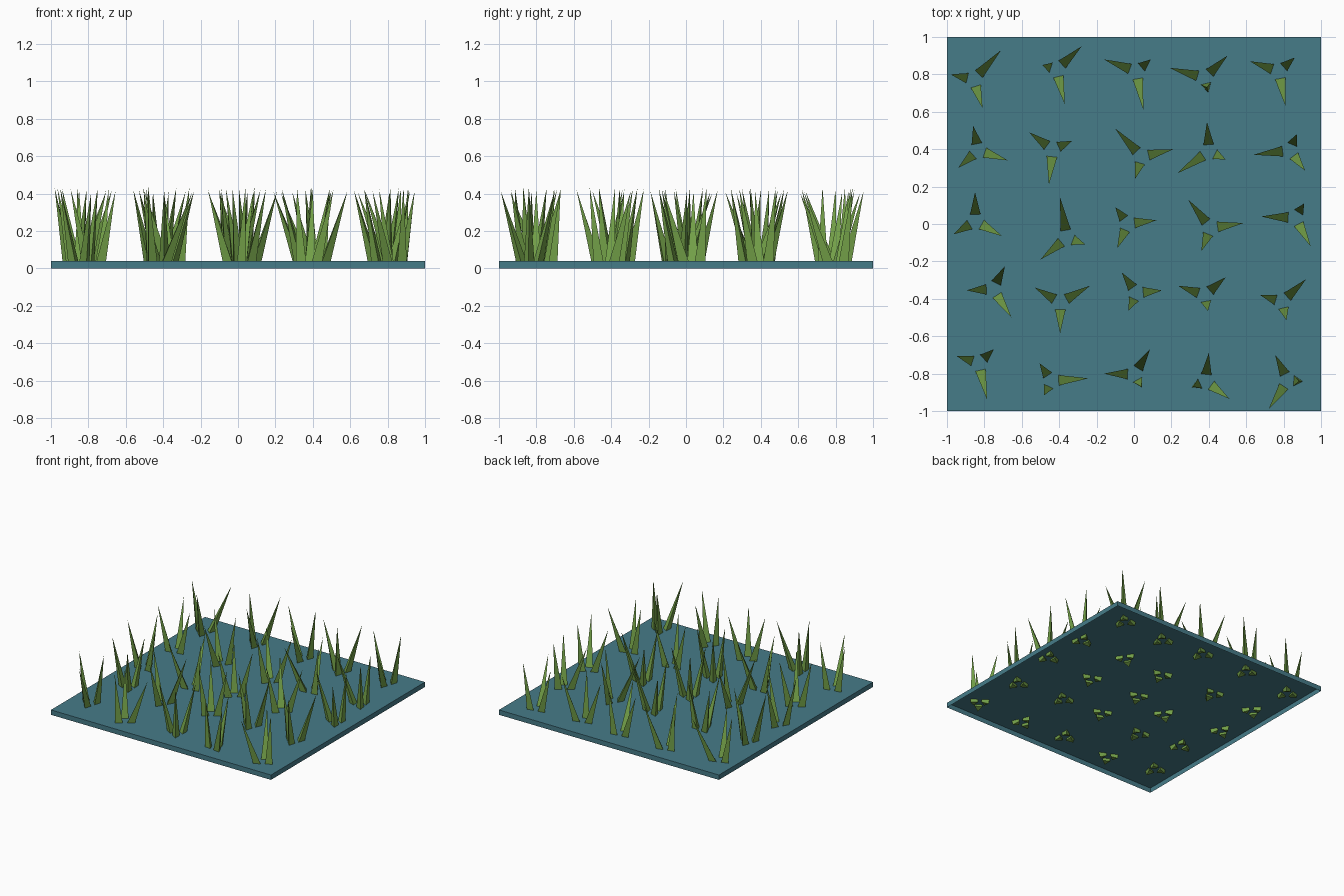
import bpy, bmesh, math
from mathutils import Vector

if "Cube" in bpy.data.objects:
    bpy.data.objects.remove(bpy.data.objects["Cube"])

BLADE_LENGTH = 0.42    # root to tip
BLADE_RADIUS = 0.034   # three-sided root
ROOT_Z = 0.015         # roots poke through below the ground skin
ROOT_SPREAD = 0.047    # root distance from the tuft centre


def material(name, color):
    m = bpy.data.materials.new(name)
    m.diffuse_color = (*color, 1)
    m.use_nodes = True
    m.node_tree.nodes["Principled BSDF"].inputs["Base Color"].default_value = m.diffuse_color
    return m


teal = material("teal_ground", (0.061, 0.200, 0.250))
green = material("grass_green", (0.171, 0.352, 0.065))


def finish(bm, name, mat):
    bmesh.ops.recalc_face_normals(bm, faces=bm.faces)
    me = bpy.data.meshes.new(name)
    bm.to_mesh(me)
    bm.free()
    me.materials.append(mat)
    ob = bpy.data.objects.new(name, me)
    bpy.context.collection.objects.link(ob)
    return ob


# Ground: thin square slab, open underneath
bm = bmesh.new()
bmesh.ops.create_cube(bm, size=1)
for v in bm.verts:
    v.co = (v.co.x * 2, v.co.y * 2, (v.co.z + 0.5) * 0.04)
bmesh.ops.recalc_face_normals(bm, faces=bm.faces)
bottom = [f for f in bm.faces if f.calc_center_median().z < 0.001]
bmesh.ops.delete(bm, geom=bottom, context='FACES_ONLY')
me_ground = bpy.data.meshes.new("ground")
bm.to_mesh(me_ground)
bm.free()
me_ground.materials.append(teal)
bpy.context.collection.objects.link(bpy.data.objects.new("ground", me_ground))


def fan_centre(tips):
    """Point from which the three tips fan out evenly, 120 degrees apart."""
    c = sum(tips, Vector((0, 0))) / 3
    for _ in range(60):
        w = [1 / max((t - c).length, 1e-4) for t in tips]
        c = sum((t * k for t, k in zip(tips, w)), Vector((0, 0))) / sum(w)
    return c


def add_blade(bm, centre, tip):
    """Three-sided spike leaning outward, flat side in and ridge out."""
    reach = (tip - centre).length
    out = ((tip - centre) / reach).to_3d()
    root = centre.to_3d() + out * ROOT_SPREAD + Vector((0, 0, ROOT_Z))
    lean = math.asin((reach - ROOT_SPREAD) / BLADE_LENGTH)
    up = Vector((0, 0, 1))
    axis = out * math.sin(lean) + up * math.cos(lean)
    across = out * math.cos(lean) - up * math.sin(lean)
    side = axis.cross(across)
    base = []
    for i in range(3):
        a = i * math.tau / 3
        base.append(bm.verts.new(
            root + (across * math.cos(a) + side * math.sin(a)) * BLADE_RADIUS))
    top = bm.verts.new(root + axis * BLADE_LENGTH)
    bm.faces.new(base[::-1])
    for i in range(3):
        bm.faces.new((base[i], base[(i + 1) % 3], top))


def grass_row(row, tufts):
    """One tuft per entry: where its three blades point, in hundredths (x, y)."""
    for col, t in enumerate(tufts, 1):
        tips = [Vector((t[i], t[i + 1])) / 100 for i in (0, 2, 4)]
        centre = fan_centre(tips)
        bm = bmesh.new()
        for tip in tips:
            add_blade(bm, centre, tip)
        finish(bm, f"grass_tuft_{row}_{col}", green)


# Five rows of tufts, back to front
grass_row(1, [(-98, 80, -71, 93, -81, 62), (-49, 85, -28, 95, -37, 64),
              (-16, 88, 9, 88, 5, 61), (19, 83.5, 50, 90, 39, 73),
              (62, 87, 86, 89, 81, 63)])
grass_row(2, [(-86, 52.5, -94, 30, -67.5, 34), (-56, 49, -33, 44.5, -45.5, 21),
              (-10, 51, 21, 40, 0.5, 24), (39, 54.5, 23, 27, 49, 34.5),
              (64, 37, 87, 48, 91.5, 28.5)])
grass_row(3, [(-85, 17, -96.5, -5.5, -70.5, -6.5), (-39.5, 14, -50, -19, -26, -11),
              (-10, 9, 12, 2, -9, -13), (29, 13, 58.5, 0.5, 36, -14.5),
              (68, 4, 91, 11, 94.5, -12)])
grass_row(4, [(-69, -22.5, -89.5, -35.5, -65.5, -50), (-53, -34, -23.5, -33, -39.5, -58.5),
              (-6.5, -26, 15, -35.5, -3, -46.5), (23.5, -33, 49, -28.5, 39.5, -46.5),
              (67.5, -38, 92, -29.5, 81.5, -51.5)])
grass_row(5, [(-95, -70.5, -75, -67, -78.5, -94), (-50.5, -74.5, -24.5, -82.5, -48, -91.5),
              (-16, -80, 8.5, -67, 4, -87), (40, -69, 31.5, -87, 51, -93.5),
              (75.5, -70, 72, -99, 88.5, -84)])
